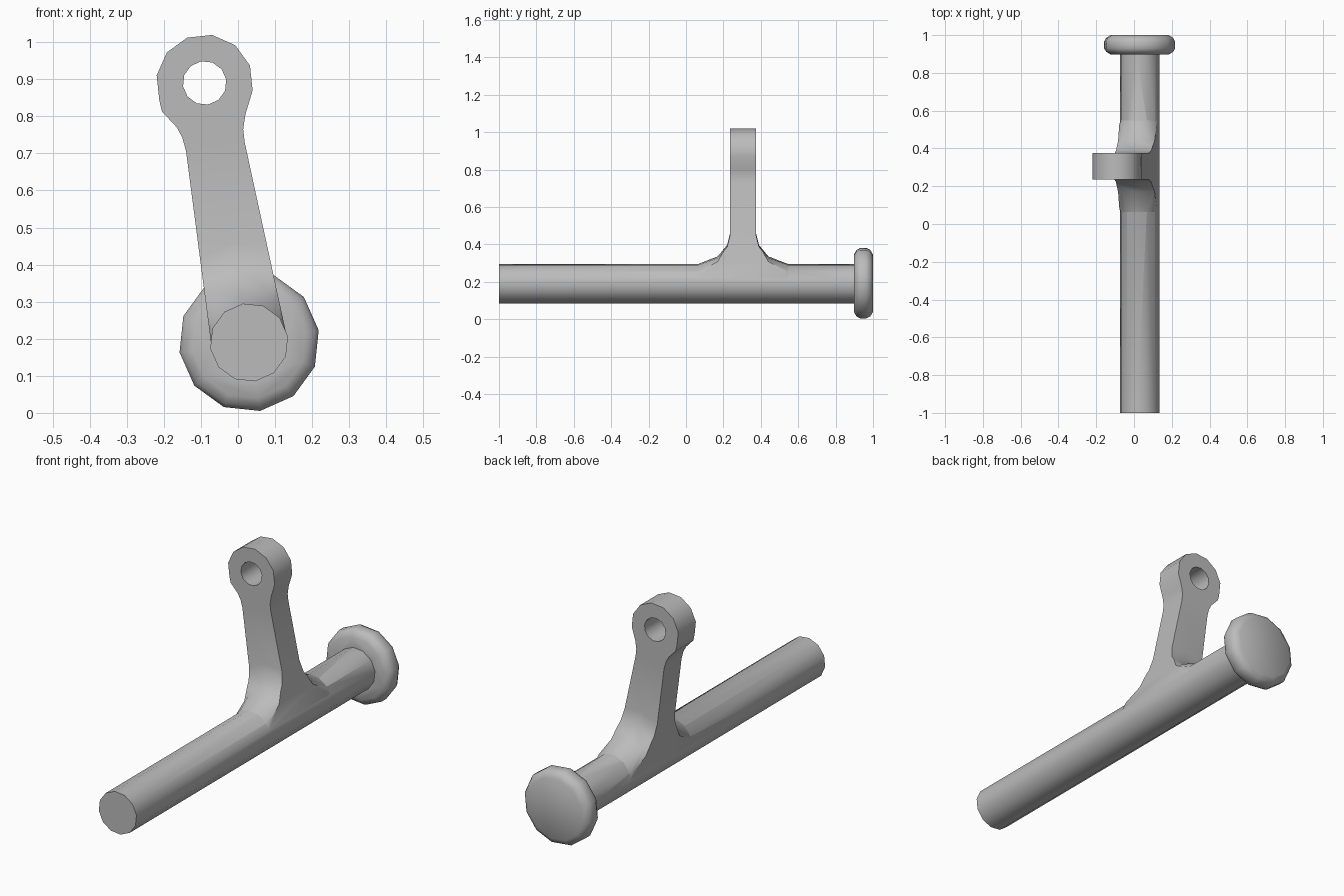
import bpy, bmesh, math

old = bpy.data.objects.get("Cube")
if old:
    bpy.data.objects.remove(old, do_unlink=True)

grey = bpy.data.materials.new("plain grey")
grey.use_nodes = True
grey.diffuse_color = (0.5, 0.5, 0.5, 1)
grey.node_tree.nodes["Principled BSDF"].inputs["Base Color"].default_value = (0.5, 0.5, 0.5, 1)

SIDES = 12
AXIS = (0.03, 0.19)      # shaft centre in x, z
EYE = (-0.09, 0.89)      # eyelet centre in x, z
ARM_Y = 0.305


def loft(name, rings):
    """Skin a list of equal-length vertex rings and cap both ends."""
    bm = bmesh.new()
    loops = [[bm.verts.new(p) for p in ring] for ring in rings]
    for a, b in zip(loops, loops[1:]):
        for i in range(len(a)):
            j = (i + 1) % len(a)
            bm.faces.new((a[i], a[j], b[j], b[i]))
    bm.faces.new(loops[0])
    bm.faces.new(loops[-1][::-1])
    bmesh.ops.recalc_face_normals(bm, faces=bm.faces)
    mesh = bpy.data.meshes.new(name)
    bm.to_mesh(mesh)
    bm.free()
    obj = bpy.data.objects.new(name, mesh)
    bpy.context.collection.objects.link(obj)
    mesh.materials.append(grey)
    return obj


def circle(centre, r, phase=9):
    return [(centre[0] + r * math.cos(math.radians(phase + 360 * i / SIDES)),
             centre[1] + r * math.sin(math.radians(phase + 360 * i / SIDES)))
            for i in range(SIDES)]


def lathe(name, centre, profile):
    """Turn (y, radius) pairs around an axis parallel to y."""
    return loft(name, [[(x, y, z) for x, z in circle(centre, r)] for y, r in profile])


def prism(name, outline, y0, y1):
    return loft(name, [[(x, y, z) for x, z in outline] for y in (y0, y1)])


def combine(target, tool, operation):
    mod = target.modifiers.new(operation.lower(), 'BOOLEAN')
    mod.operation, mod.object, mod.solver = operation, tool, 'EXACT'
    bpy.context.view_layer.objects.active = target
    bpy.ops.object.modifier_apply(modifier=mod.name)
    bpy.data.objects.remove(tool, do_unlink=True)


# Shaft with its rounded end knob
shaft = lathe("shaft_with_arm", AXIS, [(-1, 0.106), (0.93, 0.106)])
knob = lathe("knob", (0.03, 0.193),
             [(0.897, 0.155), (0.912, 0.18), (0.93, 0.19),
              (0.965, 0.19), (0.985, 0.18), (1, 0.155)])

# Arm: slab plus flared root, trimmed by the side outline
slab = prism("arm", [(-0.5, 0.15), (0.5, 0.15), (0.5, 1.2), (-0.5, 1.2)],
             ARM_Y - 0.07, ARM_Y + 0.07)
half = [(0.26, 0.098), (0.24, 0.107), (0.135, 0.148), (0.085, 0.21), (0.069, 0.275)]
flare = lathe("flare", AXIS, [(ARM_Y - d, r) for d, r in half] +
              [(ARM_Y + d, r) for d, r in reversed(half)])
combine(slab, flare, 'UNION')

crown = [(EYE[0] + 0.131 * math.cos(math.radians(a)), EYE[1] + 0.131 * math.sin(math.radians(a)))
         for a in range(-9, 202, 30)]
outline = [(-0.073, 0.19), (0.133, 0.2), (0.018, 0.73), (0.014, 0.765), (0.02, 0.805)] + crown + \
          [(-0.205, 0.813), (-0.165, 0.77), (-0.15, 0.742), (-0.14, 0.705)]
combine(slab, prism("arm_outline", outline, -0.1, 0.7), 'INTERSECT')
combine(slab, lathe("eye_hole", EYE, [(0, 0.059), (0.6, 0.059)]), 'DIFFERENCE')

# Join everything into one clean solid
combine(shaft, slab, 'UNION')
combine(shaft, knob, 'UNION')
bpy.ops.object.select_all(action='DESELECT')
shaft.select_set(True)
bpy.context.view_layer.objects.active = shaft
bpy.ops.object.shade_smooth_by_angle(angle=math.radians(35))
